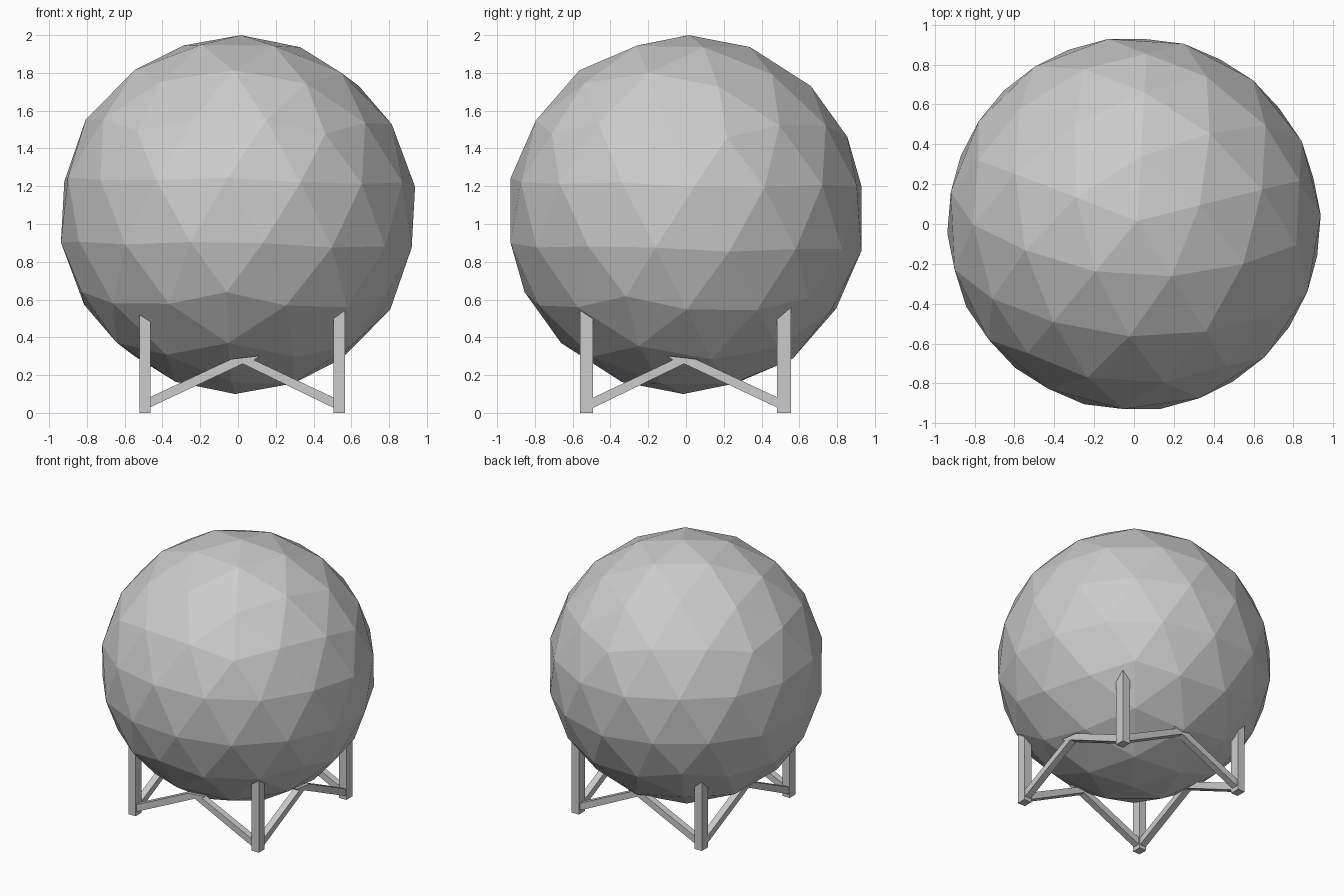
import bpy, bmesh, math
from mathutils import Vector, Matrix

if "Cube" in bpy.data.objects:
    bpy.data.objects.remove(bpy.data.objects["Cube"])


def add_object(name, bm):
    bmesh.ops.recalc_face_normals(bm, faces=bm.faces[:])
    mesh = bpy.data.meshes.new(name)
    bm.to_mesh(mesh)
    bm.free()
    obj = bpy.data.objects.new(name, mesh)
    bpy.context.collection.objects.link(obj)
    return obj


# Faceted ball: icosahedron split three ways per edge, pushed out to a sphere
R, CZ = 0.95, 1.05
bm = bmesh.new()
bmesh.ops.create_icosphere(bm, subdivisions=1, radius=1)
bmesh.ops.subdivide_edges(bm, edges=bm.edges[:], cuts=2, use_grid_fill=True)
bmesh.ops.triangulate(bm, faces=[f for f in bm.faces if len(f.verts) > 3])
tilt = Vector((0, 0, 1)).rotation_difference(Vector((0.016, 0.015, 1))).to_matrix()
turn = tilt @ Matrix.Rotation(math.radians(14.4), 3, 'Z')
for v in bm.verts:
    v.co = turn @ (v.co.normalized() * R) + Vector((0, 0, CZ))
add_object("ball", bm)


# Corner legs: square posts with the top sloped inward to cradle the ball
def leg(name, x0, x1, y0, y1, top):
    bm = bmesh.new()
    bmesh.ops.create_cube(bm, size=1)
    xo, xi = (x0, x1) if abs(x0) > abs(x1) else (x1, x0)
    yo, yi = (y0, y1) if abs(y0) > abs(y1) else (y1, y0)
    for v in bm.verts:
        x = x0 if v.co.x < 0 else x1
        y = y0 if v.co.y < 0 else y1
        z = top - 0.65 * (abs(x - xo) + abs(y - yo)) if v.co.z > 0 else 0
        v.co = (x, y, z)
    add_object(name, bm)


XL, XR = (-0.522, -0.463), (0.505, 0.567)
YF, YB = (-0.561, -0.492), (0.483, 0.557)
leg("front_left_leg", *XL, *YF, 0.52)
leg("front_right_leg", *XR, *YF, 0.543)
leg("back_left_leg", *XL, *YB, 0.525)
leg("back_right_leg", *XR, *YB, 0.562)


# Braces: inverted V between neighbouring legs, one arm overlapping at the peak
V_PROFILE = [(-0.49, 0.072), (-0.035, 0.285), (0.115, 0.302), (0.085, 0.28),
             (0.53, 0.07), (0.53, 0.015), (0.025, 0.26), (-0.49, 0.018)]


def brace(name, place, depth_centre, depth=0.05):
    bm = bmesh.new()
    face = bm.faces.new([bm.verts.new(place(a, depth_centre - depth / 2, z))
                         for a, z in V_PROFILE])
    ext = bmesh.ops.extrude_face_region(bm, geom=[face])
    shift = Vector(place(0, depth, 0)) - Vector(place(0, 0, 0))
    bmesh.ops.translate(bm, vec=shift,
                        verts=[g for g in ext["geom"] if isinstance(g, bmesh.types.BMVert)])
    add_object(name, bm)


def along_x(a, d, z):
    return (a, d, z)


def along_y(a, d, z):
    return (d, 0.015 - a, z)


brace("front_brace", along_x, -0.527)
brace("back_brace", along_x, 0.52)
brace("left_brace", along_y, -0.4925)
brace("right_brace", along_y, 0.536)
